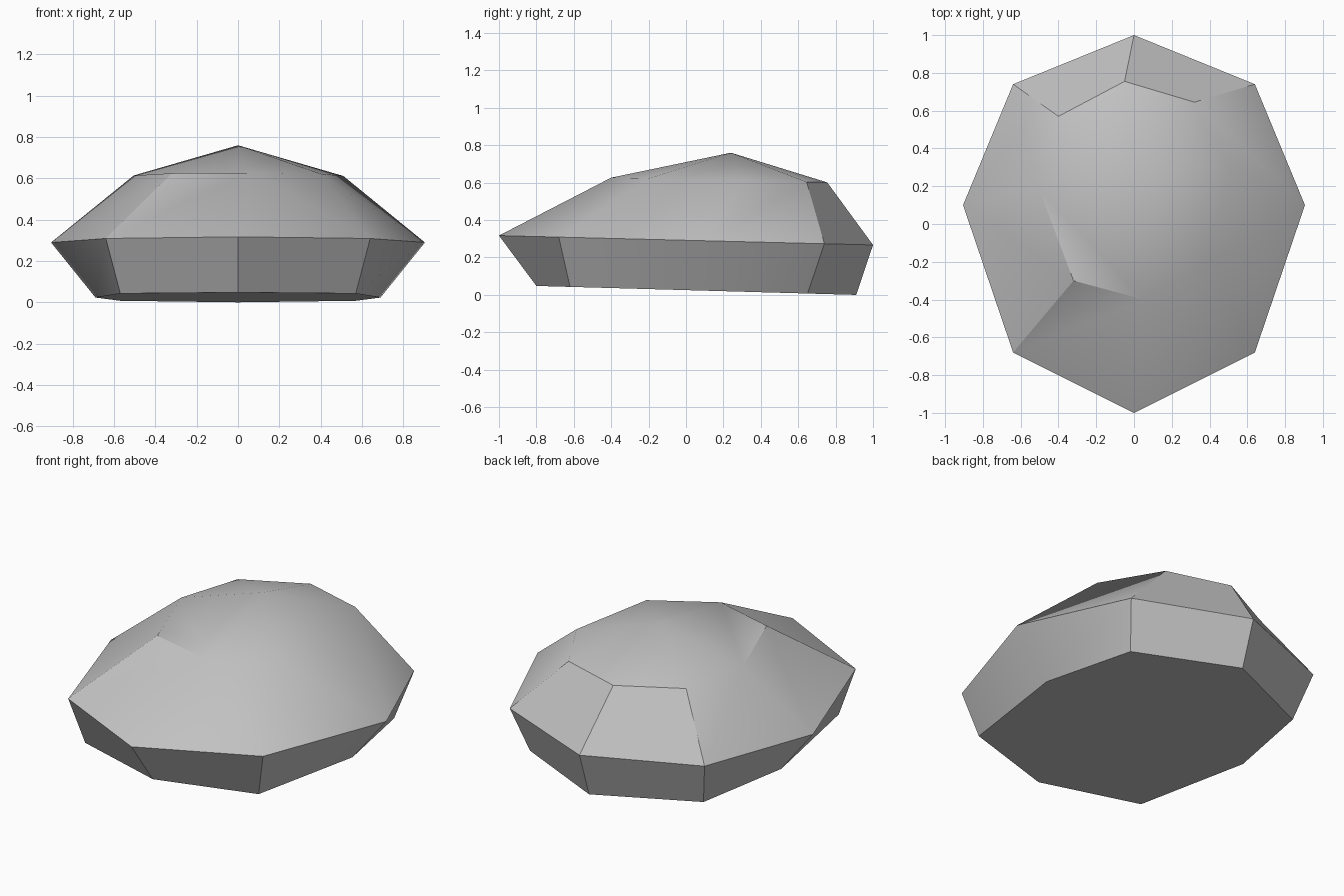
import bpy
import bmesh
import math

cube = bpy.data.objects.get("Cube")
if cube:
    bpy.data.objects.remove(cube)

stone = bpy.data.materials.new("stone_grey")
stone.use_nodes = True
colour = (0.55, 0.55, 0.55, 1)
stone.diffuse_color = colour
stone.node_tree.nodes["Principled BSDF"].inputs["Base Color"].default_value = colour


def ring(bm, points, height, tilt):
    """Ring of vertices lying on a plane that drops towards the back."""
    return [bm.verts.new((x, y, height - tilt * y)) for x, y in points]


def mirrored(half):
    """Close a half outline, running back to front, across x = 0."""
    return half + [(-x, y) for x, y in reversed(half[1:-1])]


bm = bmesh.new()

# Outlines run clockwise from the back, seen from above
base = ring(bm, mirrored([(0, 0.91), (0.57, 0.65), (0.69, 0.09), (0.57, -0.62), (0, -0.8)]),
            0.0255, 0.028)
girdle = ring(bm, mirrored([(0, 1), (0.64, 0.74), (0.905, 0.1), (0.64, -0.68), (0, -1)]),
              0.292, 0.025)
shoulder = ring(bm, [(-0.05, 0.755), (0.32, 0.645), (0.51, 0.3), (0.4, -0.2),
                     (0.05, -0.4), (-0.32, -0.3), (-0.505, 0.19), (-0.4, 0.57)],
                0.618, 0.022)
peak = bm.verts.new((0, 0.24, 0.76))

# Underside and lower wall
bm.faces.new(base)
count = len(base)
for i in range(count):
    j = (i + 1) % count
    bm.faces.new((base[j], base[i], girdle[i], girdle[j]))

# Sloping upper facets; the front and side ones are split into triangles
for i in range(count):
    j = (i + 1) % count
    a, b, c, d = girdle[j], girdle[i], shoulder[i], shoulder[j]
    if i in (2, 5):
        split = [(a, b, c), (a, c, d)] if i == 5 else [(a, b, d), (b, c, d)]
        if i == 2:
            split = [(b, c, d), (a, b, d)]
    elif i == 3:
        split = [(a, b, d), (b, c, d)]
    elif i == 4:
        split = [(a, b, c), (a, c, d)]
    else:
        split = [(a, b, c, d)]
    for face in split:
        bm.faces.new(face)

# Crown, with a flat ledge at the front corner
crown = [v for i, v in enumerate(shoulder) if i != 5]
for v, w in zip(crown, crown[1:] + crown[:1]):
    bm.faces.new((w, v, peak))
bm.faces.new(shoulder[4:7])

# Consistent outward normals and final object
bmesh.ops.recalc_face_normals(bm, faces=bm.faces)
mesh = bpy.data.meshes.new("rock")
bm.to_mesh(mesh)
bm.free()
mesh.materials.append(stone)
rock = bpy.data.objects.new("rock", mesh)
bpy.context.collection.objects.link(rock)

bpy.ops.object.select_all(action="DESELECT")
rock.select_set(True)
bpy.context.view_layer.objects.active = rock
bpy.ops.object.shade_smooth_by_angle(angle=math.radians(32))
